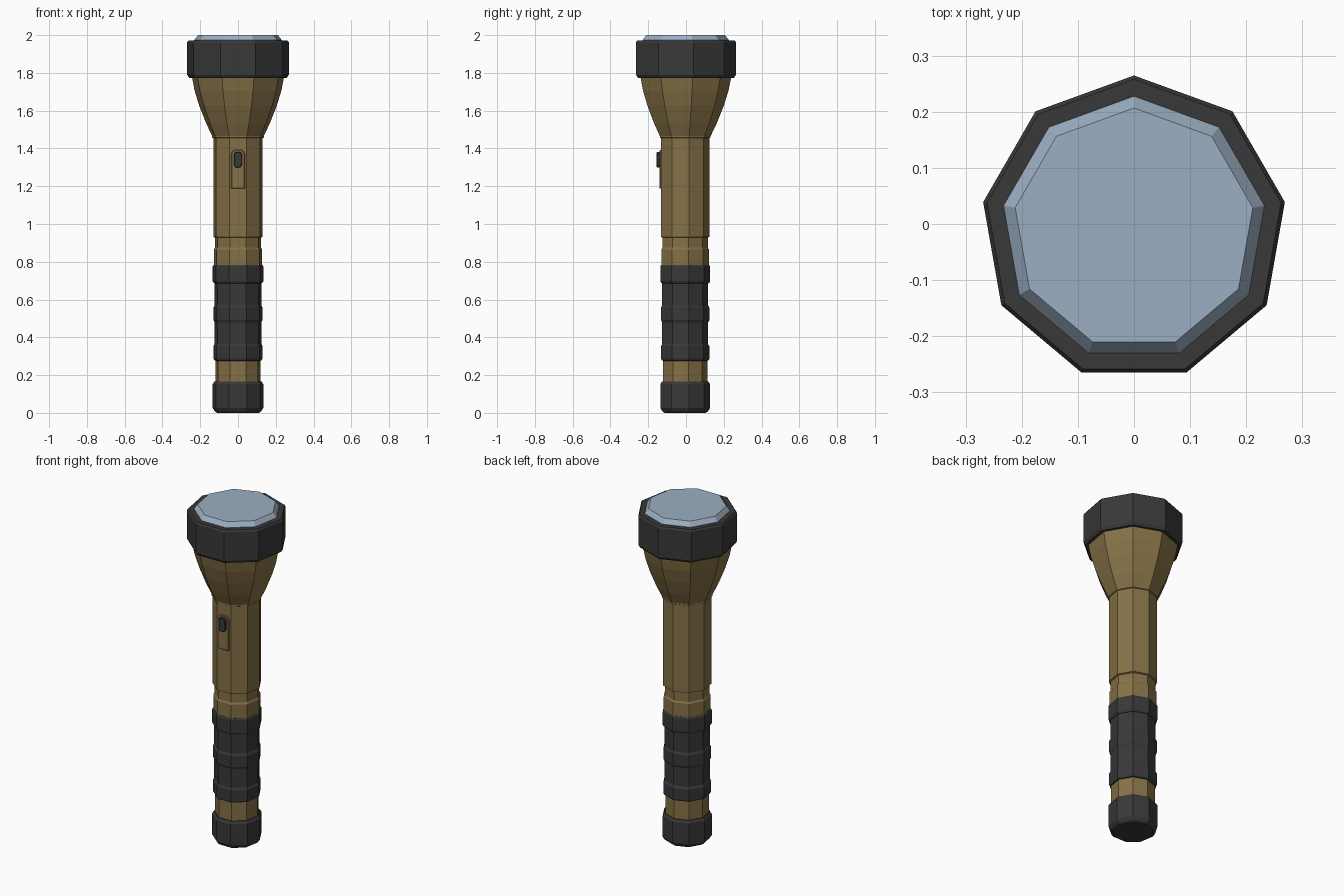
import bpy, bmesh, math

if "Cube" in bpy.data.objects:
    bpy.data.objects.remove(bpy.data.objects["Cube"])

SIDES = 9
CY = -0.0083  # nine-sided section: one corner to the back, a flat to the front


def material(name, rgb):
    m = bpy.data.materials.new(name)
    m.diffuse_color = (*rgb, 1)
    m.use_nodes = True
    m.node_tree.nodes["Principled BSDF"].inputs["Base Color"].default_value = m.diffuse_color
    return m


BRONZE = material("bronze", (0.235, 0.165, 0.062))
RUBBER = material("rubber", (0.04, 0.04, 0.04))
GLASS = material("glass", (0.33, 0.43, 0.54))


def finish(bm, name, mat):
    bmesh.ops.recalc_face_normals(bm, faces=bm.faces)
    me = bpy.data.meshes.new(name)
    bm.to_mesh(me)
    bm.free()
    me.materials.append(mat)
    ob = bpy.data.objects.new(name, me)
    bpy.context.collection.objects.link(ob)
    return ob


def lathe(name, profile, mat):
    """Stack nine-sided rings from (radius, z) pairs and cap both ends."""
    bm = bmesh.new()
    rings = []
    for r, z in profile:
        angles = [math.pi / 2 + math.tau * i / SIDES for i in range(SIDES)]
        rings.append([bm.verts.new((r * math.cos(a), CY + r * math.sin(a), z)) for a in angles])
    for a, b in zip(rings, rings[1:]):
        for i in range(SIDES):
            j = (i + 1) % SIDES
            bm.faces.new((a[i], a[j], b[j], b[i]))
    bm.faces.new(rings[0])
    bm.faces.new(rings[-1])
    return finish(bm, name, mat)


def plate(name, outline, y_back, y_front, mat, inset=0.003):
    """Extrude an (x, z) outline toward the front with a chamfered face."""
    bm = bmesh.new()
    zc = sum(z for _, z in outline) / len(outline)
    face = bm.faces.new([bm.verts.new((x, y_back, z)) for x, z in outline])
    for y, d in ((y_front + inset, 0), (y_front, inset)):
        new = bmesh.ops.extrude_face_region(bm, geom=[face])["geom"]
        old, face = face, next(g for g in new if isinstance(g, bmesh.types.BMFace))
        if old.verts[0].co.y != y_back:
            bm.faces.remove(old)
        for v in face.verts:
            v.co.y = y
            v.co.x -= math.copysign(d, v.co.x)
            v.co.z -= math.copysign(d, v.co.z - zc)
    return finish(bm, name, mat)


# Tail cap
lathe("tail_cap", [(0.112, 0), (0.124, 0.008), (0.136, 0.026), (0.136, 0.152),
                   (0.127, 0.166), (0.115, 0.166)], RUBBER)

# Barrel with a stepped collar above the grip
lathe("barrel", [(0.121, 0.15), (0.121, 0.30), (0.116, 0.31), (0.116, 0.77), (0.13, 0.775),
                 (0.13, 0.865), (0.124, 0.875), (0.124, 0.928), (0.133, 0.932),
                 (0.133, 1.46)], BRONZE)

# Rubber grip with raised bands
grip = [(0.118, 0.275)]
for z0, z1, r in ((0.278, 0.362, 0.132), (0.482, 0.566, 0.132), (0.688, 0.784, 0.136)):
    if z0 > 0.3:
        grip.append((0.125, z0 - 0.003))
    grip += [(r - 0.005, z0), (r, z0 + 0.009), (r, z1 - 0.009), (r - 0.005, z1)]
    if z1 < 0.7:
        grip.append((0.125, z1 + 0.003))
grip.append((0.118, 0.785))
lathe("grip", grip, RUBBER)

# Flared head
lathe("head", [(0.132, 1.454), (0.139, 1.458), (0.139, 1.466), (0.172, 1.535),
               (0.208, 1.625), (0.233, 1.705), (0.249, 1.785)], BRONZE)

# Bezel and lens
lathe("bezel", [(0.244, 1.774), (0.262, 1.774), (0.273, 1.79), (0.273, 1.962),
                (0.266, 1.972), (0.235, 1.972)], RUBBER)
lathe("lens", [(0.236, 1.96), (0.236, 1.973), (0.215, 2.0)], GLASS)

# Switch plate and button on the front flat
plate("switch_plate", [(-0.036, 1.187), (0.036, 1.187), (0.036, 1.375),
                       (0.024, 1.392), (-0.024, 1.392), (-0.036, 1.375)],
      -0.125, -0.140, BRONZE)
plate("switch_button", [(-0.012, 1.300), (0.012, 1.300), (0.021, 1.312), (0.021, 1.370),
                        (0.012, 1.382), (-0.012, 1.382), (-0.021, 1.370), (-0.021, 1.312)],
      -0.13, -0.155, RUBBER)
